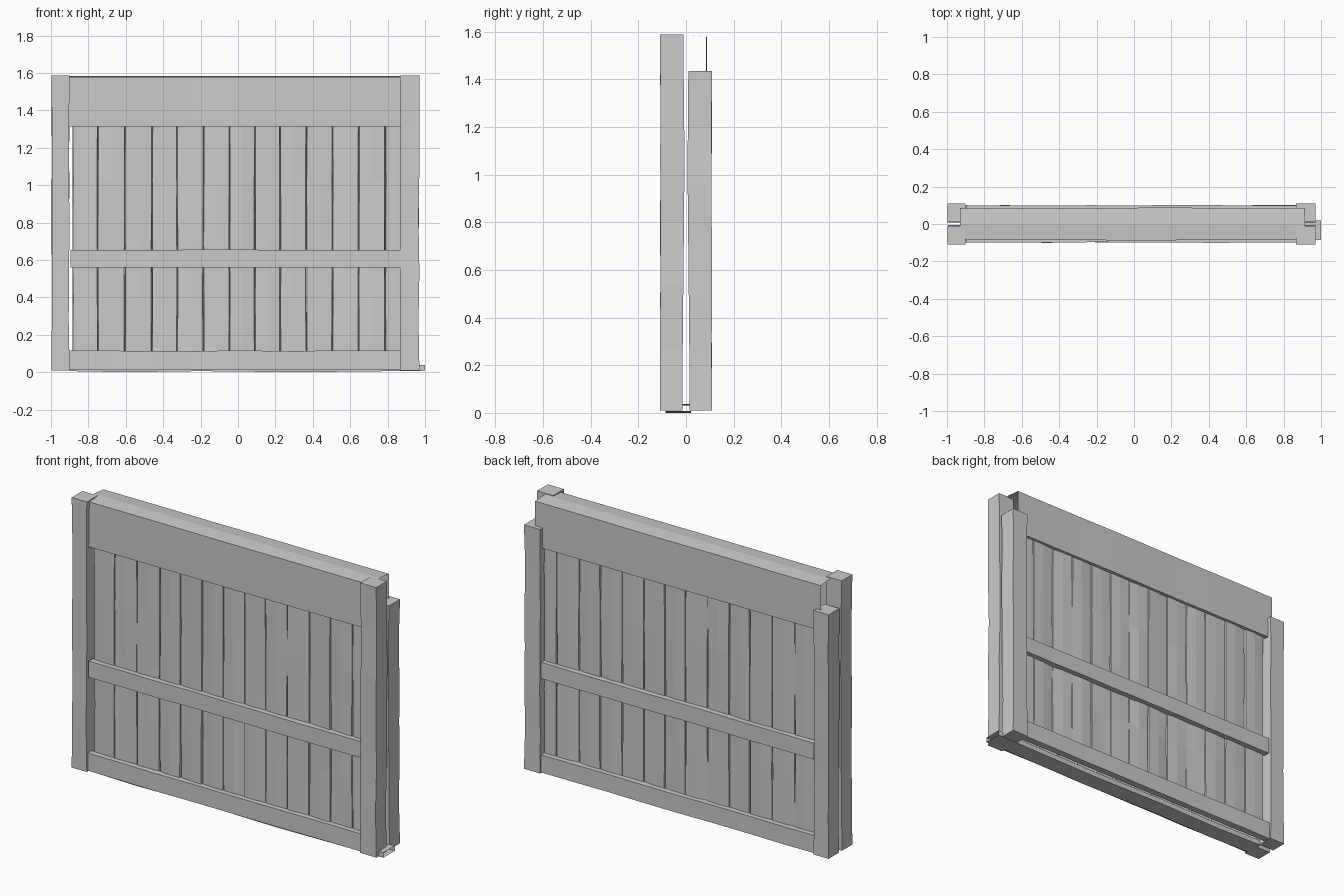
import bpy, bmesh, random
from mathutils import Vector

if "Cube" in bpy.data.objects:
    bpy.data.objects.remove(bpy.data.objects["Cube"])

random.seed(4)


def loft(name, rings, closed=True, caps=True, out=None):
    """Skin a list of cross-sections; 'out' orients open sheets."""
    bm = bmesh.new()
    rows = [[bm.verts.new(p) for p in r] for r in rings]
    n = len(rows[0])
    for a, b in zip(rows, rows[1:]):
        for i in range(n if closed else n - 1):
            j = (i + 1) % n
            bm.faces.new((a[i], a[j], b[j], b[i]))
    if closed and caps:
        bm.faces.new(rows[0])
        bm.faces.new(rows[-1])
    bmesh.ops.recalc_face_normals(bm, faces=bm.faces)
    if out:
        o = Vector(out)
        bm.normal_update()
        if sum(f.normal.dot(o) * f.calc_area() for f in bm.faces) < 0:
            bmesh.ops.reverse_faces(bm, faces=bm.faces)
    me = bpy.data.meshes.new(name)
    bm.to_mesh(me)
    bm.free()
    ob = bpy.data.objects.new(name, me)
    bpy.context.collection.objects.link(ob)
    return ob


def jit(a):
    return random.uniform(-a, a)


def steps(a, b, n):
    return [a + (b - a) * i / n for i in range(n + 1)]


def post(name, x0, x1, side, top):
    """Slightly crooked square post."""
    rings = []
    for i, z in enumerate(steps(0.01, top, 6)):
        w = 0 if i in (0, 6) else 0.004
        inner = 0.014 - 0.008 * max(0, 1 - abs(z - 1.05) / 0.8)
        a, b = x0 + abs(jit(w)), x1 - abs(jit(w * 1.5))
        yi, yo = side * inner, side * (0.11 - abs(jit(w)))
        rings.append([(a, yi, z), (b, yi, z), (b, yo, z), (a, yo, z)])
    loft(name, rings)


def rail(name, side, x0, x1, z0, z1, depth):
    """Channel-shaped rail, open towards the planks."""
    rings = []
    for x in steps(x0, x1, 8):
        y, yi = side * (depth + jit(0.002)), side * 0.06
        dz = jit(0.0015)
        rings.append([(x, yi, z0 + dz), (x, y, z0 + dz),
                      (x, y, z1 + dz), (x, yi, z1 + dz)])
    loft(name, rings, closed=False, out=(0, side, 0))


def plank(name, side, x0, x1):
    """Thin warped board with edges turned inwards."""
    rings = []
    tilt = jit(0.004)
    for z in steps(0.08, 1.34, 4):
        t, bow = tilt + jit(0.002), jit(0.003)
        g0, g1 = jit(0.0015), jit(0.0015)
        prof = [(x0 + g0, 0.052), (x0 + 0.003 + g0, 0.067 - t),
                ((x0 + x1) / 2, 0.069 + bow),
                (x1 - 0.003 + g1, 0.067 + t), (x1 + g1, 0.052)]
        rings.append([(x, side * y, z) for x, y in prof])
    loft(name, rings, closed=False, out=(0, side, 0))


# Both faces of the panel
seams = [-0.885, -0.75, -0.605, -0.46, -0.325, -0.185, -0.045,
         0.09, 0.225, 0.365, 0.505, 0.645, 0.787, 0.91]
for side, label, top in ((-1, "front", 1.587), (1, "back", 1.435)):
    post(label + "_left_post", -0.998, -0.9, side, top)
    post(label + "_right_post", 0.866, 0.97, side, top)
    rail(label + "_middle_rail", side, -0.895, 0.89, 0.56, 0.655, 0.099)
    rail(label + "_bottom_rail", side, -0.91, 0.89, 0.012, 0.115, 0.099)
    for i, (a, b) in enumerate(zip(seams, seams[1:])):
        plank(f"{label}_plank_{i + 1}", side, a, b)

# Top rail: hollow wrap-over board with a slight crown
rings = []
for x in steps(-0.93, 0.915, 8):
    a, b = 0.086 + jit(0.002), 0.086 + jit(0.002)
    rings.append([(x, -0.06, 1.315), (x, -a, 1.315), (x, -a, 1.578),
                  (x, 0, 1.585), (x, b, 1.578), (x, b, 1.315), (x, 0.06, 1.315)])
loft("top_rail", rings, closed=False, out=(0, 0, 1))

# Sill beam sticking out at the right, open ended
loft("sill_beam", [[(x, -0.085, z), (x, 0.02, z), (x, 0.02, z + 0.03), (x, -0.085, z + 0.03)]
                   for x, z in ((-0.9, 0.006), (-0.6, 0.0), (-0.2, 0.006),
                                (0.3, 0.0), (0.75, 0.005), (1.0, 0.008))], caps=False)
